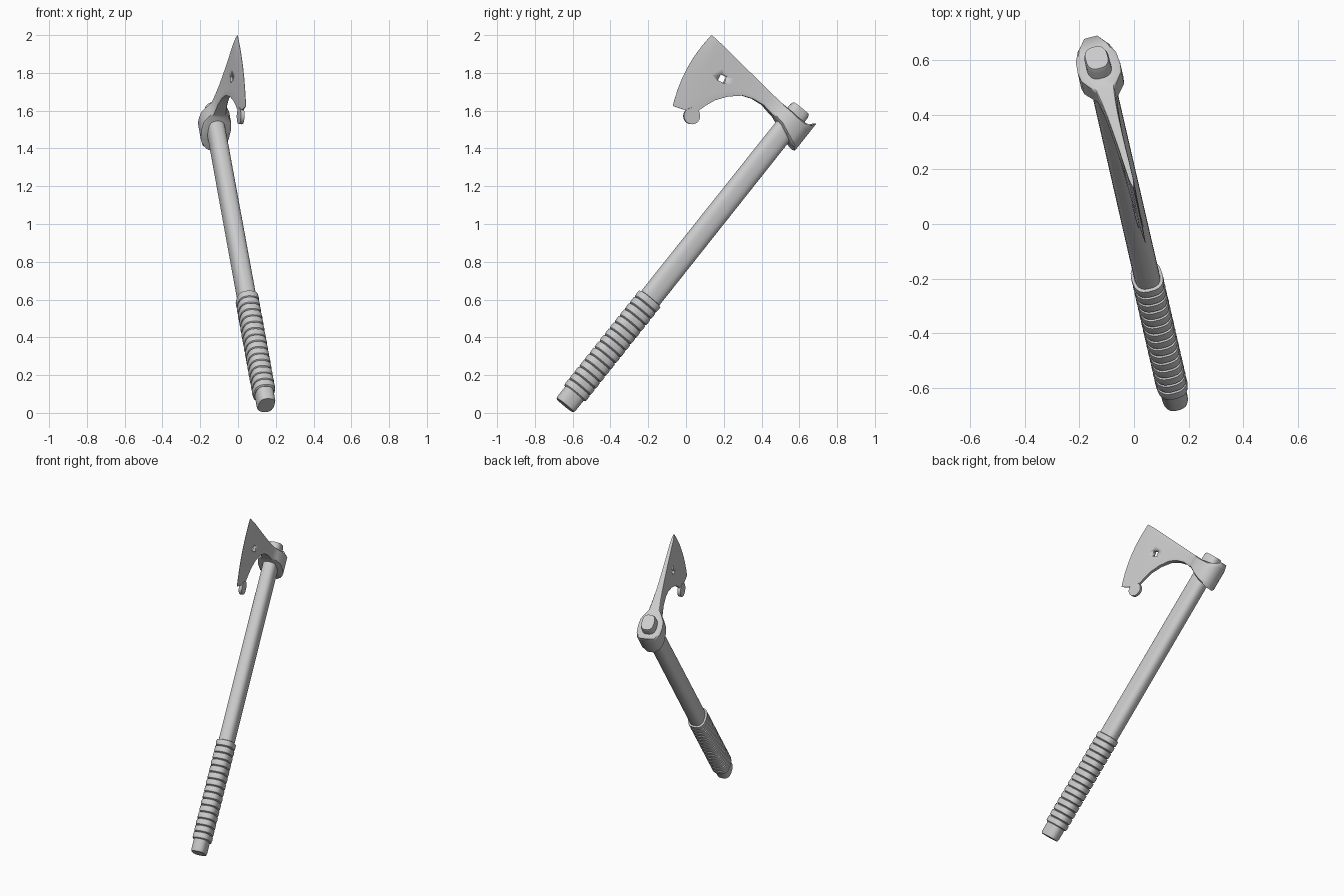
import bpy, bmesh, math
from mathutils import Vector

if "Cube" in bpy.data.objects:
    bpy.data.objects.remove(bpy.data.objects["Cube"])

# Axe frame: W runs up the handle, V points to the blade, N is the thickness
BASE = Vector((0.15, -0.64, 0.04))
W = Vector((-0.285, 1.24, 1.56)).normalized()
side = Vector((W.y, -W.x, 0)).normalized()
V = (W.cross(side) * (1 if W.cross(side).z > 0 else -1) + side * 0.04).normalized()
N = W.cross(V).normalized()

grey = bpy.data.materials.new("plain grey")
grey.diffuse_color = (0.6, 0.6, 0.6, 1)
grey.use_nodes = True
grey.node_tree.nodes["Principled BSDF"].inputs["Base Color"].default_value = grey.diffuse_color


def world(a, v, n):
    return BASE + W * a + V * v + N * n


def local(y, z):
    """Side-view (y, z) position to (along handle, towards blade)."""
    dy, dz = y - BASE.y, z - BASE.z
    det = W.y * V.z - V.y * W.z
    return Vector(((dy * V.z - dz * V.y) / det, (W.y * dz - W.z * dy) / det))


def loft(name, rings, angle=35):
    """Skin equal rings of (a, v, n) points and close both ends."""
    bm = bmesh.new()
    rows = [[bm.verts.new(world(*p)) for p in r] for r in rings]
    k = len(rows[0])
    for r, s in zip(rows, rows[1:]):
        for i in range(k):
            j = (i + 1) % k
            bm.faces.new((r[i], r[j], s[j], s[i]))
    for r in (rows[0], rows[-1]):
        for i in range(k // 2 - 1):
            bm.faces.new((r[i], r[i + 1], r[k - 2 - i], r[k - 1 - i]))
    bmesh.ops.recalc_face_normals(bm, faces=bm.faces)
    me = bpy.data.meshes.new(name)
    bm.to_mesh(me)
    bm.free()
    me.materials.append(grey)
    ob = bpy.data.objects.new(name, me)
    bpy.context.collection.objects.link(ob)
    bpy.ops.object.select_all(action='DESELECT')
    ob.select_set(True)
    bpy.context.view_layer.objects.active = ob
    bpy.ops.object.shade_smooth_by_angle(angle=math.radians(angle))
    return ob


def oval(a, rv, rn, sides=24):
    """Rounded-rectangle ring across the handle."""
    pts = []
    for i in range(sides):
        t = 2 * math.pi * (i + 0.5) / sides
        c, s = math.cos(t), math.sin(t)
        pts.append((a, rv * math.copysign(abs(c) ** 0.75, c),
                    rn * math.copysign(abs(s) ** 0.75, s)))
    return pts


def disc(name, y, z, r, half, sides, turn=0.0):
    """Flat prism lying in the blade plane."""
    c = local(y, z)
    ring = lambda n: [(c.x + r * math.cos(turn + 2 * math.pi * i / sides),
                       c.y + r * math.sin(turn + 2 * math.pi * i / sides), n)
                      for i in range(sides)]
    return loft(name, [ring(-half), ring(half)])


# Handle shaft, its end showing above the head
loft("handle", [oval(a, 0.061 * s, 0.047 * s) for a, s in
                ((0, 0.92), (0.012, 1), (0.7, 1), (1.8, 0.98), (2.01, 0.96), (2.027, 0.86))])

# Wrapped grip: a row of bands
bands, start, end = 15, 0.08, 0.73
step = (end - start) / bands
rings = []
for i in range(bands):
    a = start + i * step
    for f, s in ((0.0, 0.0), (0.12, 0.8), (0.5, 1.0), (0.9, 0.9)):
        rings.append(oval(a + f * step, 0.063 + 0.009 * s, 0.049 + 0.009 * s))
rings.append(oval(end, 0.06, 0.046))
loft("grip_wrap", rings, 30)

# Axe head stations from the poll: eye as (v, top a, bottom a, half thickness)
eye = [(-0.11, 2.015, 1.832, 0.028), (-0.088, 1.985, 1.838, 0.06),
       (-0.05, 1.975, 1.85, 0.076), (0.0, 1.972, 1.87, 0.08),
       (0.045, 1.975, 1.89, 0.075), (0.085, 1.978, 1.9, 0.052)]
stations = [(Vector((t, v)), Vector((b, v)), h, 0.0) for v, t, b, h in eye]
# Blade stations: top y, z, bottom y, z, half thickness, outward bulge
blade = [(0.495, 1.645, 0.45, 1.58, 0.036, 0), (0.45, 1.69, 0.405, 1.63, 0.028, 0),
         (0.40, 1.74, 0.35, 1.663, 0.022, 0), (0.345, 1.795, 0.295, 1.68, 0.018, 0),
         (0.28, 1.86, 0.22, 1.675, 0.014, 0.003), (0.225, 1.915, 0.15, 1.655, 0.012, 0.008),
         (0.19, 1.95, 0.10, 1.625, 0.010, 0.013), (0.165, 1.972, 0.065, 1.6, 0.009, 0.018),
         (0.15, 1.987, -0.01, 1.605, 0.006, 0.024), (0.135, 2.0, -0.07, 1.625, 0.001, 0.03)]
stations += [(local(ty, tz), local(by, bz), h, g) for ty, tz, by, bz, h, g in blade]

rings = []
steps = (0, 0.06, 0.2, 0.35, 0.5, 0.65, 0.8, 0.94, 1)
for top, bot, half, bulge in stations:
    chord = (bot - top).normalized()
    out = Vector((chord.y, -chord.x))
    if out.y < 0:
        out = -out
    row = []
    for t in steps:
        p = top.lerp(bot, t) + out * bulge * 4 * t * (1 - t)
        row.append((p.x, p.y, half * (0.88 if t in (0, 1) else 1)))
    rings.append(row + [(a, v, -n) for a, v, n in reversed(row)])
head = loft("axe_head", rings, 40)

# Diamond hole through the blade
cutter = disc("hole_cutter", 0.19, 1.77, 0.026, 0.1, 4, math.radians(-31))
cutter.hide_render = True
cut = head.modifiers.new("hole", 'BOOLEAN')
cut.operation = 'DIFFERENCE'
cut.solver = 'EXACT'
cut.object = cutter
bpy.context.view_layer.objects.active = head
bpy.ops.object.modifier_apply(modifier=cut.name)
bpy.data.objects.remove(cutter)

# Round lobe under the beard of the blade
disc("beard_lobe", 0.03, 1.572, 0.044, 0.01, 24)
